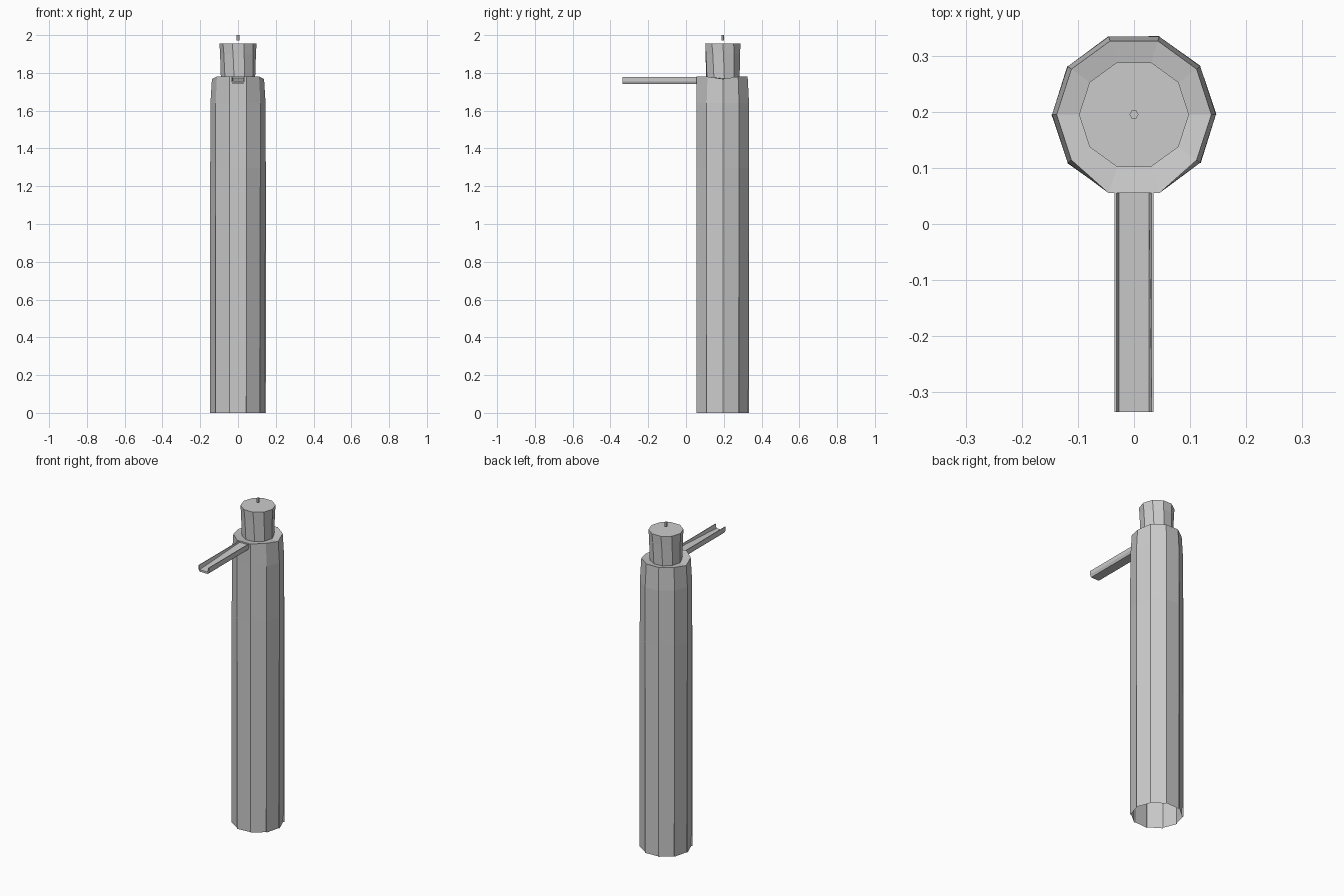
import bpy, bmesh
from math import sin, cos, radians
from mathutils import Vector

CENTRE_Y = 0.195
SIDES = 10

old = bpy.data.objects.get("Cube")
if old:
    bpy.data.objects.remove(old, do_unlink=True)

grey = bpy.data.materials.new("plain grey")
grey.use_nodes = True
grey.diffuse_color = (0.6, 0.6, 0.6, 1)
grey.node_tree.nodes["Principled BSDF"].inputs["Base Color"].default_value = (0.6, 0.6, 0.6, 1)


def polar(r, degrees, z):
    a = radians(degrees)
    return Vector((r * cos(a), CENTRE_Y + r * sin(a), z))


def loft(name, rings, cap_start=False, cap_end=False):
    """Join closed rings of points into a flat-shaded skin."""
    bm = bmesh.new()
    loops = [[bm.verts.new(p) for p in ring] for ring in rings]
    for low, high in zip(loops, loops[1:]):
        n = len(low)
        for i in range(n):
            j = (i + 1) % n
            bm.faces.new((low[i], low[j], high[j], high[i]))
    if cap_start:
        bm.faces.new(loops[0][::-1])
    if cap_end:
        bm.faces.new(loops[-1])
    bmesh.ops.remove_doubles(bm, verts=bm.verts, dist=0.0002)
    mesh = bpy.data.meshes.new(name)
    bm.to_mesh(mesh)
    bm.free()
    mesh.materials.append(grey)
    obj = bpy.data.objects.new(name, mesh)
    bpy.context.collection.objects.link(obj)
    return obj


def stepped_ring(r, z, step):
    """Decagon whose panels overlap a little at every corner."""
    return [polar(r - s, 36 * k, z) for k in range(SIDES) for s in (step, 0)]


def rim_ring():
    """Upper rim: narrower, lower at the side corners, full width at the front."""
    ring = []
    for k in range(SIDES):
        r = 0.147 if k in (7, 8) else 0.138
        z = 1.768 if k % 5 == 0 else 1.78
        ring += [polar(r, 36 * k, z)] * 2
    return ring


# Tower shell, open underneath, with a roof that dips towards the cap
loft("tower", [
    stepped_ring(0.147, 0, 0.006),
    stepped_ring(0.147, 1.3, 0.001),
    stepped_ring(0.146, 1.64, 0),
    rim_ring(),
    stepped_ring(0.088, 1.77, 0),
])

# Cap, slightly twisted and flaring upwards
def cap_ring(r, z, twist):
    return [polar(r, 36 * k + twist, z) for k in range(SIDES)]


loft("cap", [cap_ring(0.091, 1.768, 5), cap_ring(0.095, 1.9, 2), cap_ring(0.098, 1.955, 0)],
     cap_end=True)

# Small pin above the cap
loft("pin", [[polar(0.008, 60 * k, z) for k in range(6)] for z in (1.972, 2.0)], True, True)


# Spout: a trough with a floor falling towards its tip
def spout_section(y, floor):
    return [(x, y, z) for x, z in (
        (-0.035, 1.778), (-0.035, 1.755), (-0.028, 1.74), (0.028, 1.74),
        (0.035, 1.755), (0.035, 1.778), (0.031, 1.778), (0.027, floor),
        (-0.027, floor), (-0.031, 1.778))]


loft("spout", [spout_section(-0.335, 1.752), spout_section(0.06, 1.772)], True, True)

# Recalculate normals so every skin faces outwards
for name in ("cap", "pin", "spout"):
    mesh = bpy.data.objects[name].data
    bm = bmesh.new()
    bm.from_mesh(mesh)
    bmesh.ops.recalc_face_normals(bm, faces=bm.faces)
    bm.to_mesh(mesh)
    bm.free()
